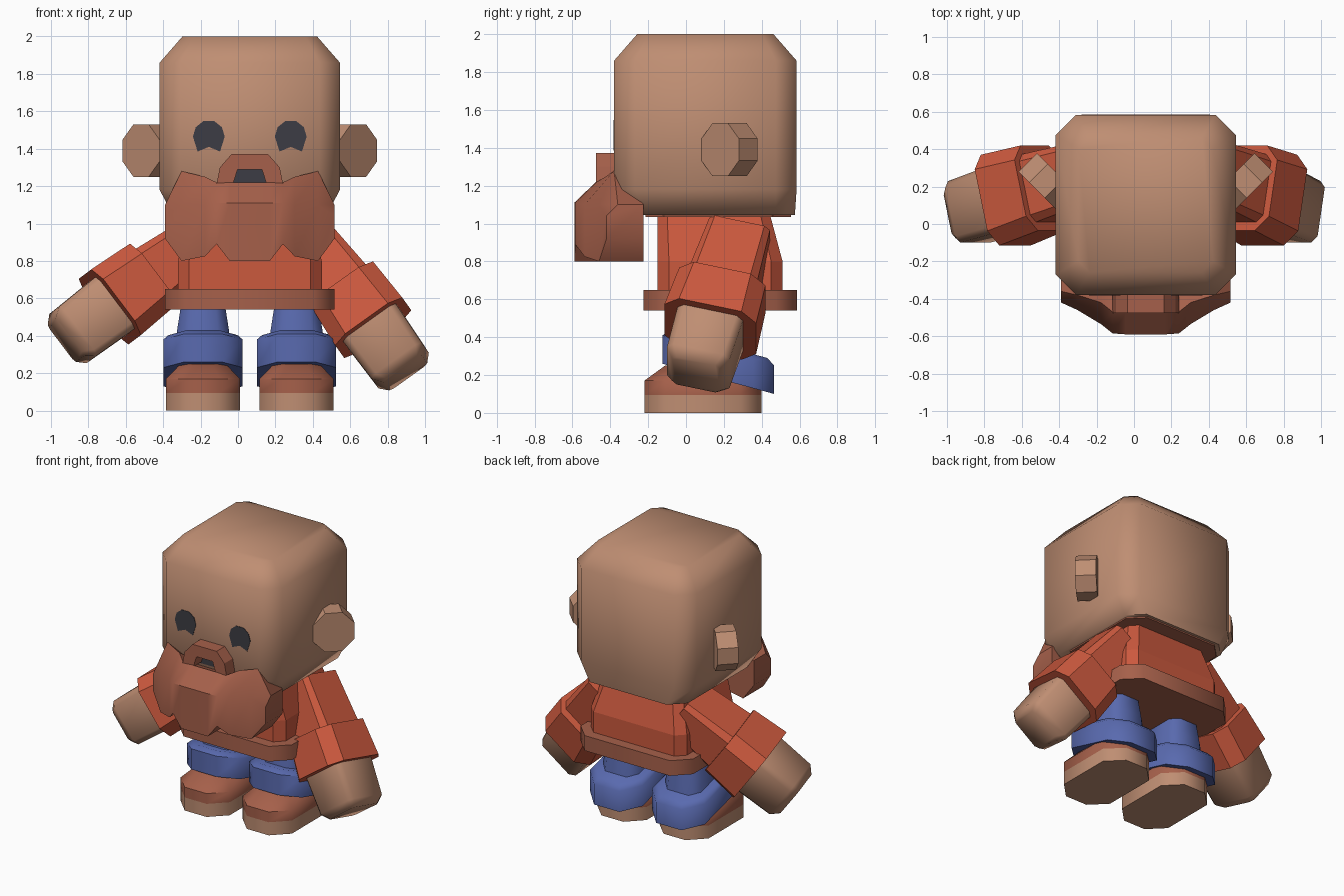
import bpy, bmesh, math
from mathutils import Matrix, Vector

cube = bpy.data.objects.get("Cube")
if cube:
    bpy.data.objects.remove(cube)

CX = 0.063  # plane of symmetry


def material(name, rgb):
    m = bpy.data.materials.new(name)
    m.use_nodes = True
    m.diffuse_color = (*rgb, 1)
    m.node_tree.nodes["Principled BSDF"].inputs["Base Color"].default_value = (*rgb, 1)
    return m


SKIN = material("tan skin", (0.52, 0.27, 0.17))
RED = material("red cloth", (0.6, 0.1, 0.048))
BROWN = material("brown hair and leather", (0.38, 0.117, 0.069))
BLUE = material("blue cloth", (0.1, 0.144, 0.43))
DARK = material("dark grey", (0.046, 0.046, 0.058))


def loft(name, rings, mat, smooth=0, matrix=None):
    """Skin a list of equal-length point rings and cap both ends."""
    bm = bmesh.new()
    rows = [[bm.verts.new(p) for p in ring] for ring in rings]
    n = len(rows[0])
    for a, b in zip(rows, rows[1:]):
        for i in range(n):
            j = (i + 1) % n
            bm.faces.new((a[i], a[j], b[j], b[i]))
    bm.faces.new(rows[0])
    bm.faces.new(rows[-1])
    if matrix:
        bm.transform(matrix)
    bmesh.ops.recalc_face_normals(bm, faces=bm.faces)
    me = bpy.data.meshes.new(name)
    bm.to_mesh(me)
    bm.free()
    me.materials.append(mat)
    ob = bpy.data.objects.new(name, me)
    bpy.context.collection.objects.link(ob)
    if smooth:
        bpy.ops.object.select_all(action='DESELECT')
        ob.select_set(True)
        bpy.context.view_layer.objects.active = ob
        bpy.ops.object.shade_smooth_by_angle(angle=math.radians(smooth))
    return ob


def octagon(z, hx, hy, c, x=0, y=0):
    """Rectangle with cut corners at height z."""
    quarter = [(hx, hy - c), (hx - c, hy)]
    pts = quarter + [(-a, b) for a, b in quarter[::-1]]
    pts += [(-a, -b) for a, b in pts]
    return [Vector((x + a, y + b, z)) for a, b in pts]


def prism(name, pts, y0, y1, mat):
    return loft(name, [[(x, y, z) for x, z in pts] for y in (y0, y1)], mat)


def mirrored(half):
    """Close a profile given as offsets from the symmetry plane."""
    return [(CX + x, z) for x, z in half] + [(CX - x, z) for x, z in half[::-1]]


# Head: rounded block, with a thin layer of hair under it
loft("head", [octagon(1.045, 0.41, 0.44, 0.1, CX, 0.135),
              octagon(1.18, 0.482, 0.482, 0.11, CX, 0.102),
              octagon(1.86, 0.482, 0.482, 0.11, CX, 0.102),
              octagon(2.0, 0.36, 0.36, 0.06, CX, 0.102)], SKIN, 65)
loft("nape_hair", [octagon(z, 0.39, 0.385, 0.1, CX, 0.17) for z in (1.035, 1.06)], BROWN)

# Ears and eyes
EYE = [(-.085, 0), (-.07, .05), (-.03, .082), (.03, .082), (.07, .05), (.085, 0),
       (.06, -.08), (0, -.055), (-.06, -.08)]
for side, label in ((-1, "right"), (1, "left")):
    turn = Matrix.Translation((CX + side * 0.532, 0.23, 1.39))
    turn @= Matrix.Rotation(side * math.pi / 4, 4, 'Z') @ Matrix.Rotation(math.pi / 2, 4, 'X')
    loft(label + "_ear", [octagon(d, 0.14, 0.14, 0.082) for d in (-0.07, 0.07)],
         SKIN, matrix=turn)
    ex = CX + side * 0.219
    prism(label + "_eye", [(ex + x, 1.465 + z) for x, z in EYE], -0.383, -0.377, DARK)

# Moustache arch and mouth
prism("moustache", mirrored([(.065, 1.29), (.09, 1.21), (.095, 1.21), (.178, 1.21),
      (.16, 1.3), (.097, 1.372)]), -0.475, -0.36, BROWN)
prism("mouth", mirrored([(.11, 1.2), (.08, 1.3)]), -0.383, -0.377, DARK)

# Beard: upright sections from one cheek to the other
# (offset, bottom, bend height, top, front depth, top depth)
BEARD = [(.453, .92, 1.04, 1.1, -.42, -.36), (.365, .80, 1.1, 1.28, -.46, -.38),
         (.24, .825, 1.1, 1.25, -.535, -.42), (.177, .89, 1.11, 1.22, -.585, -.47),
         (.107, .80, 1.11, 1.22, -.59, -.475)]
columns = [(-s[0], *s[1:]) for s in BEARD] + BEARD[::-1]
loft("beard", [[(CX + x, -.225, bot), (CX + x, yf, bot), (CX + x, yf, bend),
                (CX + x, yt, top), (CX + x, -.225, min(top, 1.12))]
               for x, bot, bend, top, yf, yt in columns], BROWN, 45)

# Torso and belt
loft("torso", [octagon(0.6, 0.385, 0.33, 0.06, CX, 0.18),
               octagon(0.8, 0.385, 0.33, 0.06, CX, 0.18),
               octagon(1.06, 0.31, 0.295, 0.05, CX, 0.145)], RED)
loft("belt", [octagon(z, 0.453, 0.405, 0.11, CX, 0.18) for z in (0.54, 0.65)], BROWN, 50)

# Arms: each posed along its own axis through the cuff centre
ARMS = {"left": ((0.65, 0.16, 0.545), (0.57, -0.25, -0.8)),
        "right": ((-0.585, 0.16, 0.63), (-0.78, -0.25, -0.59))}
for label, (centre, direction) in ARMS.items():
    axis = Vector(direction).normalized()
    u = Vector((0, 1, 0))
    u = (u - axis * u.dot(axis)).normalized()
    v = u.cross(axis)
    pose = Matrix((v, u, axis)).transposed().to_4x4()
    pose.translation = centre
    loft(label + "_sleeve", [octagon(-0.5, 0.13, 0.165, 0.03),
                             octagon(-0.08, 0.17, 0.19, 0.04)], RED, matrix=pose)
    loft(label + "_cuff", [octagon(-0.13, 0.205, 0.235, 0.08),
                           octagon(0.13, 0.22, 0.25, 0.08)], RED, matrix=pose)
    loft(label + "_hand", [octagon(0.08, 0.175, 0.18, 0.035),
                           octagon(0.385, 0.165, 0.17, 0.035),
                           octagon(0.435, 0.125, 0.13, 0.025)], SKIN, 60, pose)

# Legs, turn-ups (lower at the back) and shoes
for side, label in ((-1, "right"), (1, "left")):
    x = CX + side * 0.25
    loft(label + "_leg", [octagon(0.2, 0.15, 0.2, 0.06, x, 0.17),
                          octagon(0.42, 0.14, 0.18, 0.06, x, 0.17),
                          octagon(0.58, 0.115, 0.16, 0.05, x, 0.17)], BLUE, 50)
    tilt = Matrix.Identity(4)
    tilt[2][1] = -0.27
    tilt[2][3] = 0.27 * 0.17
    loft(label + "_turn_up", [octagon(0.18, 0.212, 0.295, 0.11, x, 0.17),
                              octagon(0.33, 0.212, 0.295, 0.11, x, 0.17),
                              octagon(0.36, 0.185, 0.26, 0.1, x, 0.17)],
         BLUE, 48, tilt)
    loft(label + "_sole", [octagon(z, 0.198, 0.31, 0.11, x, 0.09) for z in (0, 0.095)],
         SKIN, 50)
    loft(label + "_shoe", [octagon(0.095, 0.198, 0.31, 0.11, x, 0.09),
                           octagon(0.17, 0.198, 0.31, 0.11, x, 0.09),
                           octagon(0.25, 0.12, 0.2, 0.07, x, 0.09)], BROWN, 48)
